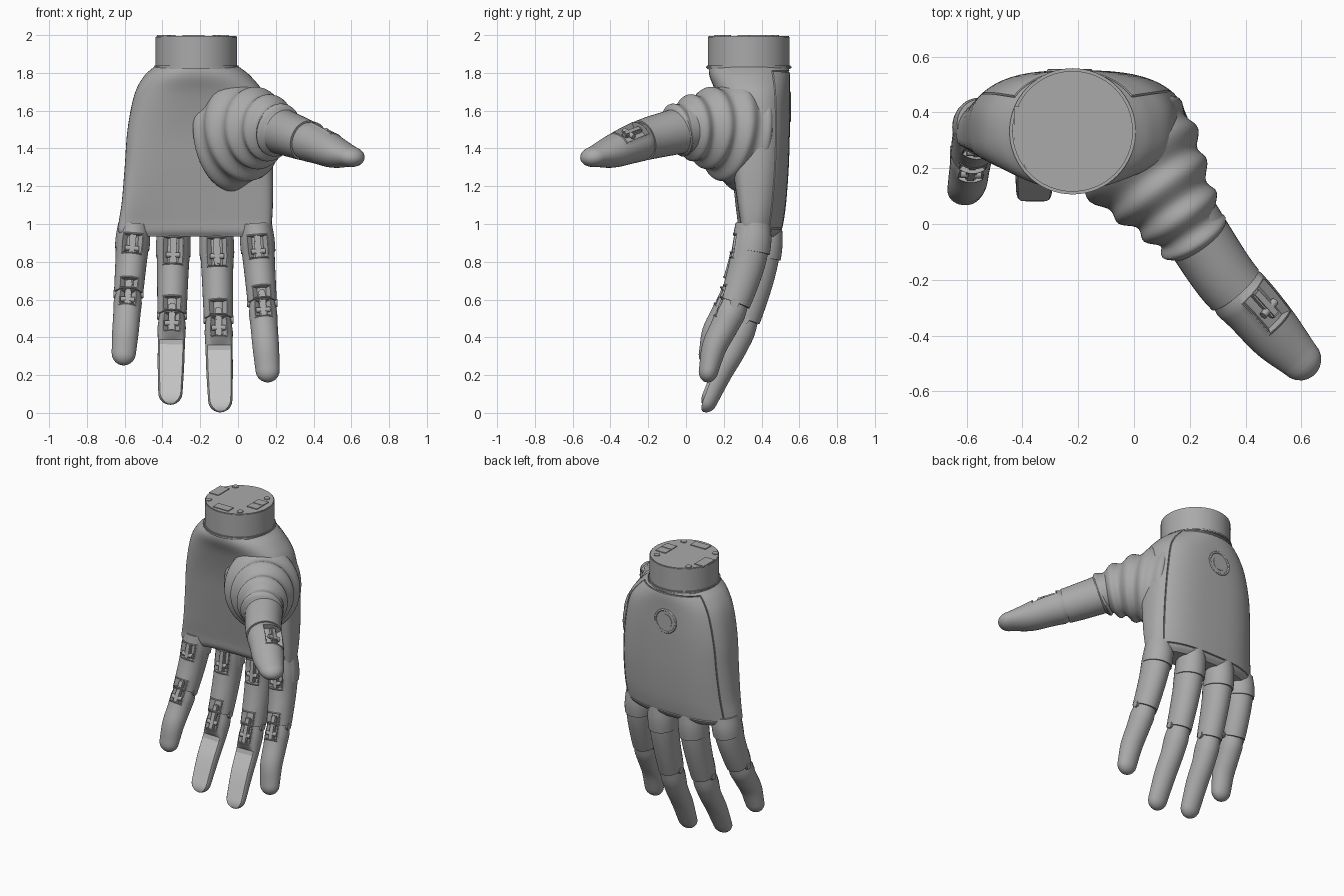
import bpy, bmesh, math
from mathutils import Vector, Matrix

if "Cube" in bpy.data.objects:
    bpy.data.objects.remove(bpy.data.objects["Cube"])


def material(name, v):
    m = bpy.data.materials.new(name)
    m.use_nodes = True
    m.diffuse_color = (v, v, v, 1)
    m.node_tree.nodes["Principled BSDF"].inputs["Base Color"].default_value = (v, v, v, 1)
    return m


GREY = material("mid grey", 0.4)
PAD = material("light grey pad", 0.55)


def finish(name, bm, angle=35):
    bmesh.ops.recalc_face_normals(bm, faces=bm.faces)
    me = bpy.data.meshes.new(name)
    bm.to_mesh(me)
    bm.free()
    ob = bpy.data.objects.new(name, me)
    bpy.context.collection.objects.link(ob)
    me.materials.append(GREY)
    me.materials.append(PAD)
    bpy.ops.object.select_all(action="DESELECT")
    ob.select_set(True)
    bpy.context.view_layer.objects.active = ob
    bpy.ops.object.shade_smooth_by_angle(angle=math.radians(angle))


def spline(stations, k):
    """Catmull-Rom samples through rows of numbers."""
    s = [Vector(r) for r in stations]
    s = [2 * s[0] - s[1]] + s + [2 * s[-1] - s[-2]]
    out = []
    for i in range(1, len(s) - 2):
        a, b, c, d = s[i - 1:i + 3]
        for j in range(k):
            t = j / k
            out.append((2 * b + (c - a) * t + (2 * a - 5 * b + 4 * c - d) * t ** 2
                        + (3 * b - a - 3 * c + d) * t ** 3) / 2)
    return out + [s[-2]]


def loft(bm, rings):
    vs = [[bm.verts.new(p) for p in r] for r in rings]
    n = len(rings[0])
    for a, b in zip(vs, vs[1:]):
        for j in range(n):
            bm.faces.new((a[j], a[(j + 1) % n], b[(j + 1) % n], b[j]))
    bm.faces.new(vs[0])
    bm.faces.new(vs[-1])
    bmesh.ops.recalc_face_normals(bm, faces=bm.faces)


def frame(pts, i, side):
    p, q = pts[max(i - 1, 0)], pts[min(i + 1, len(pts) - 1)]
    t = (Vector(q[:3]) - Vector(p[:3])).normalized()
    a = (side - t * side.dot(t)).normalized()
    return a, t.cross(a), t


def tube(name, pts, side, dome=False, flat_from=None, pad=False, pockets=(), facing=90, n=36):
    """Elliptical tube; rows are x, y, z, half width, half depth. Pockets are row ranges."""
    rings = []

    def ring(c, a, b, w, d, flat):
        angles = [math.tau * j / n for j in range(n)]
        rings.append([c + a * w * math.cos(g) + b * d * min(math.sin(g), 0.45 if flat else 1)
                      for g in angles])

    for i, p in enumerate(pts):
        a, b, t = frame(pts, i, side)
        ring(Vector(p[:3]), a, b, p[3], p[4], flat_from is not None and i >= flat_from)
    if dome:
        for q in (0.3, 0.6, 0.9, 1.15, 1.35, 1.5):
            ring(Vector(p[:3]) + t * p[3] * math.sin(q), a, b, p[3] * math.cos(q),
                 p[4] * math.cos(q), flat_from is not None)
    bm = bmesh.new()
    loft(bm, rings)
    faces = list(bm.faces)
    # light pad on the flattened front of the fingertip
    if pad:
        for i, f in enumerate(faces):
            if i // n > flat_from and math.sin(math.tau * (i % n + 0.5) / n) > 0.5:
                f.material_index = 1
    # sunken joint windows
    for lo, hi in pockets:
        region = [f for i, f in enumerate(faces) if lo <= i // n <= hi
                  and abs((i % n + 0.5) * 360 / n - facing) < 41]
        for thick, depth in ((0.004, 0.003), (0.004, 0), (0.003, -0.033)):
            bmesh.ops.inset_region(bm, faces=region, thickness=thick, depth=depth,
                                   use_even_offset=True)
    finish(name, bm)


def box(name, loc, axes, size, bevel=0.006):
    bm = bmesh.new()
    bmesh.ops.create_cube(bm, size=1)
    bmesh.ops.scale(bm, vec=size, verts=bm.verts)
    if bevel:
        bmesh.ops.bevel(bm, geom=bm.edges[:], offset=bevel, segments=2, affect="EDGES")
    bm.transform(Matrix.Translation(loc) @ Matrix(axes).transposed().to_4x4())
    finish(name, bm)


def cylinder(name, loc, r, depth, axis=(0, 0, 1), bevel=0.0, n=48):
    bm = bmesh.new()
    bmesh.ops.create_cone(bm, cap_ends=True, segments=n, radius1=r, radius2=r, depth=depth)
    if bevel:
        rim = [e for e in bm.edges if abs(e.verts[0].co.z - e.verts[1].co.z) < 1e-5]
        bmesh.ops.bevel(bm, geom=rim, offset=bevel, segments=2, affect="EDGES")
    turn = Vector((0, 0, 1)).rotation_difference(Vector(axis)).to_matrix().to_4x4()
    bm.transform(Matrix.Translation(loc) @ turn)
    finish(name, bm)


def linkage(name, pts, i, side, length, facing=90):
    """Bar and pin lying in a joint window."""
    a, b, t = frame(pts, i, side)
    g = math.radians(facing)
    out = (a * math.cos(g) + b * math.sin(g)).normalized()
    across = out.cross(t)
    c = Vector(pts[i][:3]) + a * pts[i][3] * math.cos(g) + b * pts[i][4] * math.sin(g) - out * 0.02
    box(name + "_link", c, (across, out, t), (0.036, 0.028, length))
    cylinder(name + "_pin", c + t * length * 0.2, 0.014, 0.075, across, n=16)


# wrist
WX, WY = -0.22, 0.332
cylinder("wrist_barrel", (WX, WY, 1.907), 0.216, 0.176, bevel=0.004, n=64)
cylinder("wrist_flange", (WX, WY, 1.83), 0.226, 0.018, bevel=0.004, n=64)
for k, (dx, dy) in enumerate([(-0.13, 0.14), (0.13, 0.11), (-0.155, -0.115), (0.105, -0.145)]):
    cylinder(f"wrist_screw_{k}", (WX + dx, WY + dy, 1.996), 0.02, 0.008, n=20)
for k, (dx, dy, w, h) in enumerate([(-0.175, 0.03, 0.07, 0.12), (0.135, 0.035, 0.075, 0.06),
                                    (0.135, -0.03, 0.075, 0.06), (-0.015, -0.155, 0.115, 0.06)]):
    box(f"wrist_port_{k}", (WX + dx, WY + dy, 1.996), Matrix.Identity(3), (w, h, 0.008), 0)

# palm: rows are z, left x, right x, middle y, half depth, bow, corner power
rows = [(1.84, -0.435, -0.005, 0.332, 0.21, 0, 1), (1.78, -0.5, 0.07, 0.338, 0.213, 0.01, 0.9),
        (1.68, -0.55, 0.14, 0.357, 0.193, 0.025, 0.75), (1.5, -0.585, 0.17, 0.38, 0.17, 0.045, 0.65),
        (1.3, -0.6, 0.185, 0.394, 0.15, 0.06, 0.62), (1.12, -0.615, 0.185, 0.403, 0.128, 0.075, 0.62),
        (1.02, -0.63, 0.18, 0.405, 0.113, 0.08, 0.65), (0.965, -0.635, 0.17, 0.402, 0.102, 0.08, 0.65),
        (0.935, -0.61, 0.15, 0.397, 0.08, 0.08, 0.65)]
N, rings = 64, []
power = lambda v, e: math.copysign(abs(v) ** e, v)
for z, xl, xr, cy, hy, bow, e in spline(rows, 6):
    ring = []
    for j in range(N):
        g = math.tau * j / N
        u, v = power(math.cos(g), e), power(math.sin(g), e)
        droop = bow * abs(u) ** 3 * (1 if u < 0 else 0.7)
        ring.append(((xl + xr) / 2 + u * (xr - xl) / 2, cy + hy * v - droop, z))
    rings.append(ring)
bm = bmesh.new()
loft(bm, rings)
# seam around the back cover
cover = [f for i, f in enumerate(bm.faces) if 3 <= i // N < 41 and abs(i % N - 15.5) < 10]
for depth in (-0.006, 0.006):
    bmesh.ops.inset_region(bm, faces=cover, thickness=0.004, depth=depth, use_even_offset=True)
finish("palm", bm, 40)

# round button on the back of the hand
cylinder("back_button", (-0.23, 0.54, 1.62), 0.05, 0.024, (0, 1, 0), 0.003)
bpy.ops.mesh.primitive_torus_add(location=(-0.23, 0.547, 1.62), rotation=(math.pi / 2, 0, 0),
                                 major_radius=0.075, minor_radius=0.008)
ring = bpy.context.object
ring.name = "back_button_ring"
ring.data.materials.append(GREY)
bpy.ops.object.shade_smooth_by_angle()

# fingers
FRACTION = (0, 0.13, 0.3, 0.54, 0.7, 0.84, 1)
WIDTH = (0.08, 0.088, 0.083, 0.077, 0.072, 0.07, 0.064)
DEPTH = (0.088, 0.098, 0.094, 0.083, 0.073, 0.066, 0.052)
LONG = (0.41, 0.402, 0.374, 0.31, 0.25, 0.18, 0.115)
SHORT = (0.35, 0.343, 0.318, 0.258, 0.203, 0.15, 0.12)
X = Vector((1, 0, 0))
for name, x0, x1, tip, ys, pad in (("little_finger", -0.55, -0.605, 0.26, SHORT, False),
                                   ("ring_finger", -0.34, -0.358, 0.05, LONG, True),
                                   ("middle_finger", -0.115, -0.094, 0.01, LONG, True),
                                   ("index_finger", 0.095, 0.157, 0.17, SHORT, False)):
    end = tip + 0.055
    pts = spline([(x0 + (x1 - x0) * f, y, 1 + (end - 1) * f, w, d)
                  for f, y, w, d in zip(FRACTION, ys, WIDTH, DEPTH)], 5)
    lower = [p.copy() for p in pts[15:]]
    for k, s in enumerate((0.88, 0.94)):
        lower[k][3] *= s
        lower[k][4] *= s
    tube(name + "_upper", pts[:16], X, pockets=((3, 8), (13, 14)))
    tube(name + "_tip", lower, X, True, 5 if pad else None, pad, pockets=((0, 3),))
    # lip of the back cover over the knuckle
    lip = [p + Vector((0, 0.01, 0, 0.004, 0)) for p in pts[:8]]
    tube(name + "_knuckle_cover", lip, X, flat_from=0)
    linkage(name + "_knuckle", pts, 6, X, 0.16)
    linkage(name + "_middle_joint", pts, 16, X, 0.16)
    p = pts[15]
    for s in (-1, 1):
        cylinder(f"{name}_hinge_{s}", (p[0] + s * p[3] * 0.93, p[1], p[2]), 0.024, 0.016, X, 0.003, 20)

# ribbed sleeve at the thumb root
SIDE = Vector((0.78, 0.62, 0))
sleeve = spline([(-0.1, 0.42, 1.46, 0.13, 0.25), (-0.03, 0.31, 1.475, 0.23, 0.295),
                 (0.05, 0.19, 1.5, 0.215, 0.24), (0.125, 0.085, 1.51, 0.168, 0.19),
                 (0.19, -0.01, 1.505, 0.132, 0.148), (0.235, -0.08, 1.485, 0.112, 0.115)], 10)
for i, p in enumerate(sleeve):
    rib = 0.013 * math.cos(math.tau * i / 9)
    p[3] += rib
    p[4] += rib
tube("thumb_sleeve", sleeve, SIDE, n=48)

# thumb
thumb = spline([(0.19, 0.015, 1.505, 0.118, 0.125), (0.325, -0.19, 1.455, 0.113, 0.112),
                (0.425, -0.3, 1.418, 0.106, 0.1), (0.512, -0.4, 1.38, 0.098, 0.084),
                (0.595, -0.485, 1.357, 0.076, 0.055)], 6)
outer = [p.copy() for p in thumb[8:]]
outer[0][3] *= 0.92
outer[0][4] *= 0.92
tube("thumb_base", thumb[:9], SIDE)
tube("thumb_tip", outer, SIDE, True, pockets=((1, 7),), facing=60)
linkage("thumb_joint", thumb, 12, SIDE, 0.12, 60)
